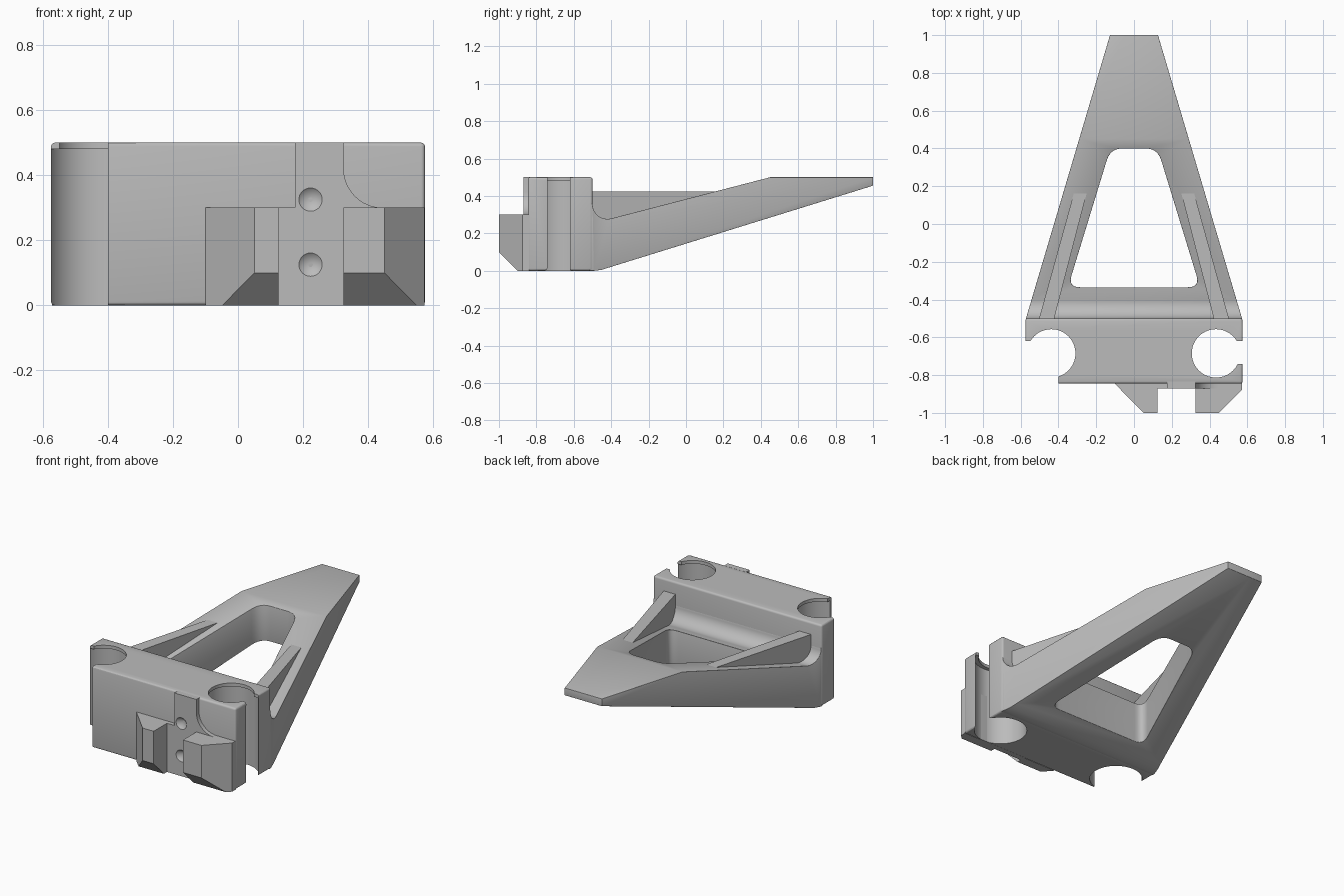
import bpy, bmesh, math
from mathutils import Vector

if "Cube" in bpy.data.objects:
    bpy.data.objects.remove(bpy.data.objects["Cube"], do_unlink=True)

grey = bpy.data.materials.new("light grey")
grey.use_nodes = True
GREY = (0.5, 0.5, 0.5, 1)
grey.diffuse_color = GREY
grey.node_tree.nodes["Principled BSDF"].inputs["Base Color"].default_value = GREY


def prism(name, axis, points, lo, hi):
    """Extrude a 2D outline along an axis; the outline uses the other two axes in order."""
    def place(p, d):
        c = list(p)
        c.insert("xyz".index(axis), d)
        return Vector(c)
    bm = bmesh.new()
    face = bm.faces.new([bm.verts.new(place(p, lo)) for p in points])
    new = bmesh.ops.extrude_face_region(bm, geom=[face])["geom"]
    shift = place((0, 0), hi - lo)
    bmesh.ops.translate(bm, vec=shift, verts=[g for g in new if isinstance(g, bmesh.types.BMVert)])
    bmesh.ops.recalc_face_normals(bm, faces=bm.faces)
    mesh = bpy.data.meshes.new(name)
    bm.to_mesh(mesh)
    bm.free()
    mesh.materials.append(grey)
    obj = bpy.data.objects.new(name, mesh)
    bpy.context.collection.objects.link(obj)
    return obj


def rect(x0, x1, y0, y1):
    return [(x0, y0), (x1, y0), (x1, y1), (x0, y1)]


def arc(cx, cy, r, start, end, n=12):
    angles = [math.radians(start + (end - start) * i / n) for i in range(n + 1)]
    return [(cx + r * math.cos(a), cy + r * math.sin(a)) for a in angles]


def circle(cx, cy, r):
    return arc(cx, cy, r, 0, 360, 64)[:-1]


def rounded(points, r, n=6):
    """Round each corner of a polygon with a quadratic curve."""
    out = []
    for i, p in enumerate(points):
        p = Vector(p)
        a = p + (Vector(points[i - 1]) - p).normalized() * r
        b = p + (Vector(points[(i + 1) % len(points)]) - p).normalized() * r
        for k in range(n + 1):
            t = k / n
            out.append(tuple(a * (1 - t) ** 2 + p * 2 * t * (1 - t) + b * t * t))
    return out


def apply(obj, mod):
    bpy.context.view_layer.objects.active = obj
    bpy.ops.object.modifier_apply(modifier=mod.name)


def combine(obj, other, operation):
    mod = obj.modifiers.new("combine", "BOOLEAN")
    mod.object, mod.operation, mod.solver = other, operation, "EXACT"
    apply(obj, mod)
    bpy.data.objects.remove(other, do_unlink=True)


def bevel(obj, width):
    mod = obj.modifiers.new("soft edges", "BEVEL")
    mod.width, mod.segments = width, 3
    mod.limit_method, mod.angle_limit = "ANGLE", math.radians(40)
    apply(obj, mod)


def finish(obj):
    bpy.ops.object.select_all(action="DESELECT")
    obj.select_set(True)
    bpy.context.view_layer.objects.active = obj
    bpy.ops.object.shade_smooth_by_angle(angle=math.radians(30))


# Clamp block with two stepped bores and their side openings
block = prism("clamp_block", "z", rect(-0.575, 0.575, -0.845, -0.5), 0, 0.5)
bevel(block, 0.012)
combine(block, prism("corner_cut", "z", rect(-0.7, -0.4, -1, -0.62), -0.1, 0.6), "DIFFERENCE")
combine(block, prism("side_cut", "z", rect(0.5, 0.7, -0.74, -0.62), -0.1, 0.6), "DIFFERENCE")
for x in (-0.438, 0.434):
    combine(block, prism("rim_cut", "z", circle(x, -0.685, 0.128), -0.1, 0.6), "DIFFERENCE")
    combine(block, prism("bore_cut", "z", circle(x, -0.685, 0.152), -0.1, 0.48), "DIFFERENCE")
finish(block)

# Wedge arm: side profile trimmed by a tapering plan, then the window
profile = [(-0.515, 0), (-0.49, 0), (-0.45, 0.005), (-0.41, 0.018), (1, 0.455), (1, 0.5), (0.45, 0.5)]
profile += arc(-0.42, 0.357, 0.08, -75, -180) + [(-0.515, 0.357)]
arm = prism("wedge_arm", "x", profile, -0.7, 0.7)
plan = [(-0.572, -0.6), (0.572, -0.6), (0.572, -0.5), (0.127, 1.05), (-0.127, 1.05), (-0.572, -0.5)]
plan[3], plan[4] = (0.127, 1.0), (-0.127, 1.0)
combine(arm, prism("plan_trim", "z", plan, -0.2, 0.8), "INTERSECT")
window = rounded([(-0.35, -0.335), (0.35, -0.335), (0.125, 0.4), (-0.125, 0.4)], 0.065)
combine(arm, prism("window_cut", "z", window, -0.2, 0.8), "DIFFERENCE")
bevel(arm, 0.008)
finish(arm)

# Stiffening ribs along both arm rails
for side, name in ((1, "left_rib"), (-1, "right_rib")):
    outline = [(side * x, y) for x, y in
               ((0.425, -0.51), (0.505, -0.51), (0.318, 0.165), (0.25, 0.165))]
    rib = prism(name, "z", outline, 0.15, 0.425)
    # keep the rib's lower side inside the arm
    combine(rib, prism("rib_trim", "x", [(-0.6, 0.2), (0.2, 0.41), (0.2, 0.6), (-0.6, 0.6)], -1, 1),
            "INTERSECT")
    finish(rib)

# Mounting pad with a curved shoulder and two conical dimples
outline = [(0.12, 0), (0.46, 0), (0.46, 0.3)] + arc(0.445, 0.42, 0.12, -90, -180)
outline += [(0.325, 0.5), (0.175, 0.5), (0.175, 0.3), (0.12, 0.3)]
pad = prism("mounting_pad", "y", outline, -0.87, -0.835)
for z in (0.325, 0.125):
    bpy.ops.mesh.primitive_cone_add(vertices=32, radius1=0.037, radius2=0, depth=0.032,
                                    location=(0.223, -0.855, z), rotation=(-math.pi / 2, 0, 0))
    combine(pad, bpy.context.object, "DIFFERENCE")
finish(pad)

# Chamfered jaws either side of the pad
jaws = {
    "right_jaw": [(-0.1, -0.84), (-0.1, -0.847), (0.05, -1), (0.125, -1), (0.125, -0.84)],
    "left_jaw": [(0.325, -0.84), (0.325, -1), (0.45, -1), (0.573, -0.875), (0.573, -0.84)],
}
for name, outline in jaws.items():
    jaw = prism(name, "z", outline, 0, 0.3)
    side = [(-0.8, -0.1), (-0.8, 0.4), (-1.1, 0.4), (-1.1, 0.2), (-1, 0.1), (-0.9, 0), (-0.9, -0.1)]
    combine(jaw, prism("jaw_trim", "x", side, -1, 1), "INTERSECT")
    finish(jaw)
